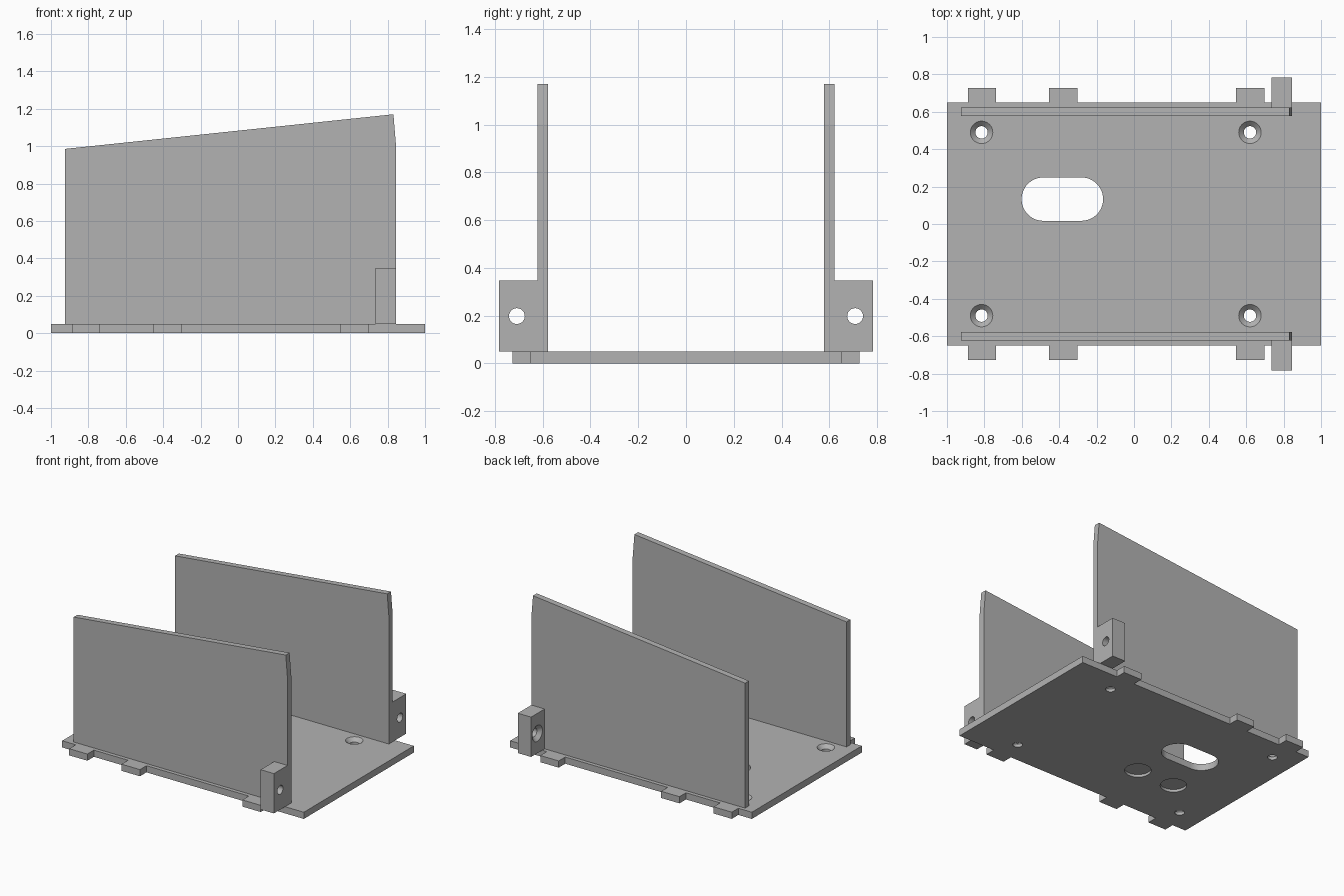
import bpy, bmesh
from math import cos, sin, pi
from mathutils import Matrix, Vector

cube = bpy.data.objects.get("Cube")
if cube:
    bpy.data.objects.remove(cube, do_unlink=True)

grey = bpy.data.materials.new("plain grey")
grey.use_nodes = True
colour = (0.45, 0.45, 0.45, 1)
grey.diffuse_color = colour
grey.node_tree.nodes["Principled BSDF"].inputs["Base Color"].default_value = colour


def loft(name, rings):
    """Closed solid skinned through rings of equal point count."""
    bm = bmesh.new()
    loops = [[bm.verts.new(p) for p in ring] for ring in rings]
    for a, b in zip(loops, loops[1:]):
        for i in range(len(a)):
            j = (i + 1) % len(a)
            bm.faces.new((a[i], a[j], b[j], b[i]))
    bm.faces.new(loops[0])
    bm.faces.new(loops[-1])
    bmesh.ops.recalc_face_normals(bm, faces=bm.faces)
    mesh = bpy.data.meshes.new(name)
    bm.to_mesh(mesh)
    bm.free()
    mesh.materials.append(grey)
    ob = bpy.data.objects.new(name, mesh)
    bpy.context.collection.objects.link(ob)
    return ob


def prism_z(name, outline, z0, z1):
    return loft(name, [[(x, y, z) for x, y in outline] for z in (z0, z1)])


def prism_y(name, outline, y0, y1):
    return loft(name, [[(x, y, z) for x, z in outline] for y in (y0, y1)])


def circle(x, y, r, n=48):
    return [(x + r * cos(2 * pi * i / n), y + r * sin(2 * pi * i / n)) for i in range(n)]


def screw_cutter(position, direction):
    """Countersunk screw hole whose mouth lies at position, facing direction."""
    profile = ((-0.2, 0.033), (-0.027, 0.033), (0.01, 0.07))
    ob = loft("screw_cutter", [[(x, y, h) for x, y in circle(0, 0, r)] for h, r in profile])
    turn = Vector(direction).to_track_quat("Z", "Y").to_matrix().to_4x4()
    ob.data.transform(Matrix.Translation(position) @ turn)
    return ob


def cut(ob, cutters):
    for cutter in cutters:
        mod = ob.modifiers.new("hole", "BOOLEAN")
        mod.operation = "DIFFERENCE"
        mod.solver = "EXACT"
        mod.object = cutter
    bpy.context.view_layer.update()
    graph = bpy.context.evaluated_depsgraph_get()
    mesh = bpy.data.meshes.new_from_object(ob.evaluated_get(graph))
    ob.modifiers.clear()
    ob.data = mesh
    for cutter in cutters:
        bpy.data.objects.remove(cutter, do_unlink=True)
    bpy.ops.object.select_all(action="DESELECT")
    ob.select_set(True)
    bpy.context.view_layer.objects.active = ob
    bpy.ops.object.shade_smooth_by_angle(angle=0.5)


# Base plate outline with three tabs on each long edge
THICK, EDGE, TAB = 0.05, 0.65, 0.727
back = [(-1, EDGE)]
for x0, x1 in ((-0.888, -0.738), (-0.455, -0.303), (0.545, 0.697)):
    back += [(x0, EDGE), (x0, TAB), (x1, TAB), (x1, EDGE)]
back.append((1, EDGE))
plate = prism_z("base_plate", back + [(x, -y) for x, y in reversed(back)], 0, THICK)

# Plate openings: screw holes, cable slot and shallow round recesses underneath
holes = [screw_cutter((x, y, THICK), (0, 0, 1)) for x in (-0.815, 0.62) for y in (-0.49, 0.49)]
R = 0.116
slot = []
for i in range(50):
    end = 1 if i < 25 else -1
    a = -pi / 2 + pi * (i % 25) / 24 + (0 if end > 0 else pi)
    slot.append((-0.383 + end * 0.102 + R * cos(a), 0.133 + R * sin(a)))
holes.append(prism_z("slot_cutter", slot, -0.1, 0.1))
holes += [prism_z("recess_cutter", circle(x, -0.233, 0.09), -0.1, 0.02) for x in (-0.545, -0.23)]
cut(plate, holes)

# Side walls with sloping tops, and drilled mounting blocks on their outer faces
wall = [(-0.925, THICK), (0.845, THICK), (0.845, 1.0), (0.831, 1.17), (-0.925, 0.985)]
block = [(0.735, THICK), (0.845, THICK), (0.845, 0.348), (0.735, 0.348)]
for side, s in (("front", -1), ("back", 1)):
    prism_y(side + "_wall", wall, s * 0.577, s * 0.622)
    mount = prism_y(side + "_mounting_block", block, s * 0.622, s * 0.782)
    cut(mount, [screw_cutter((0.735, s * 0.708, 0.198), (-1, 0, 0))])
